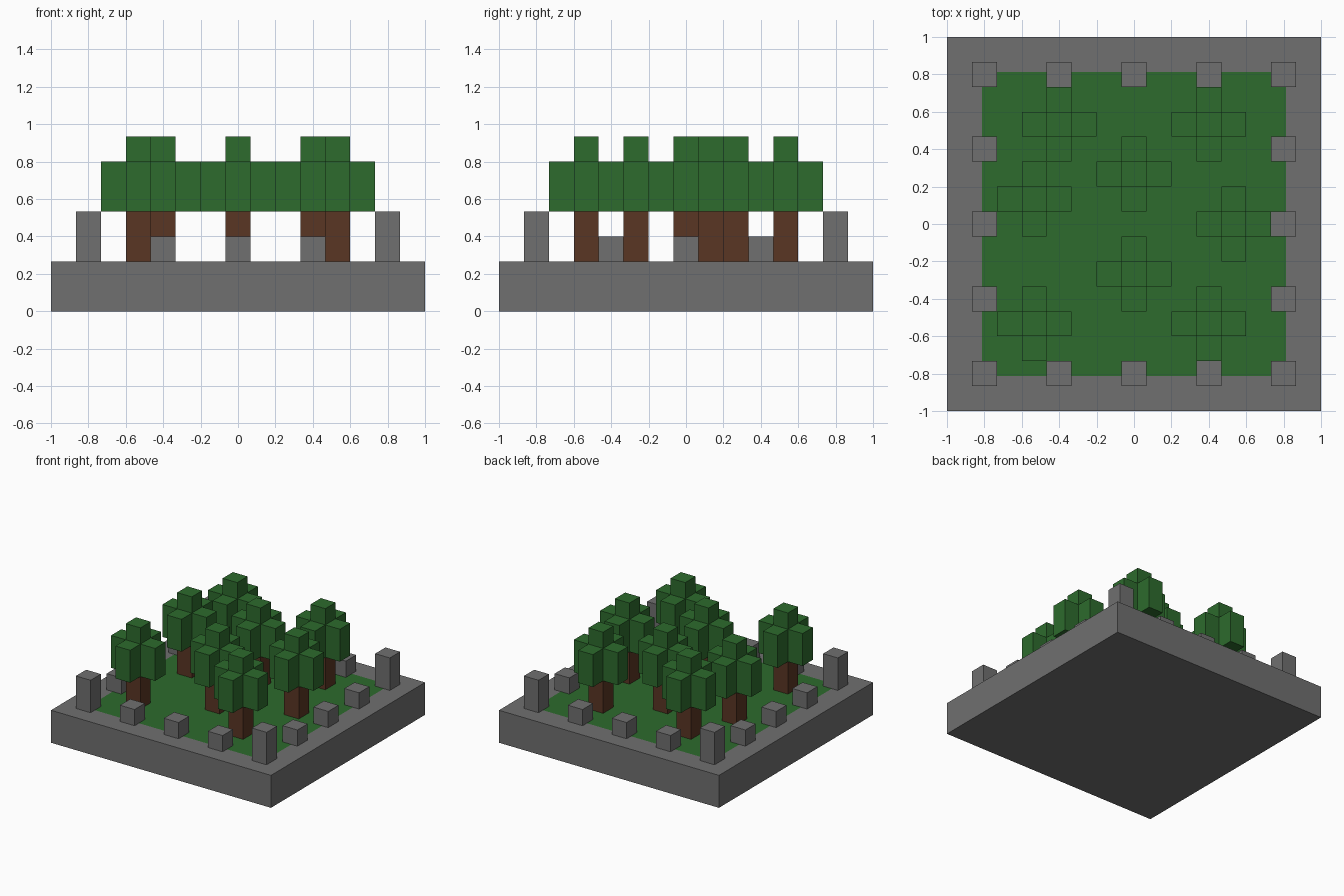
import bpy, bmesh
from mathutils import Matrix, Vector

if "Cube" in bpy.data.objects:
    bpy.data.objects.remove(bpy.data.objects["Cube"])

U = 2 / 15          # one block
BASE_TOP = 2        # heights below are in blocks


def material(name, rgb):
    m = bpy.data.materials.new(name)
    lin = [((c / 255 + 0.055) / 1.055) ** 2.4 for c in rgb]
    m.diffuse_color = (*lin, 1)
    m.use_nodes = True
    m.node_tree.nodes["Principled BSDF"].inputs["Base Color"].default_value = m.diffuse_color
    return m


STONE = material("grey stone", (112, 112, 112))
LEAF = material("leaf green", (45, 107, 45))
BARK = material("brown bark", (90, 54, 36))


def add_box(bm, x, y, z0, z1, width=1):
    size = Matrix.Diagonal((width * U, width * U, (z1 - z0) * U, 1))
    place = Matrix.Translation(Vector((x, y, (z0 + z1) / 2)) * U)
    return bmesh.ops.create_cube(bm, size=1, matrix=place @ size)


def finish(bm, name, *mats):
    bmesh.ops.recalc_face_normals(bm, faces=bm.faces)
    mesh = bpy.data.meshes.new(name)
    bm.to_mesh(mesh)
    bm.free()
    for m in mats:
        mesh.materials.append(m)
    obj = bpy.data.objects.new(name, mesh)
    bpy.context.collection.objects.link(obj)


def box(name, mat, x, y, z0, z1):
    bm = bmesh.new()
    add_box(bm, x, y, z0, z1)
    finish(bm, name, mat)


# Stone base with a flush lawn inset in its top face
bm = bmesh.new()
add_box(bm, 0, 0, 0, BASE_TOP, 15)
bm.normal_update()
top = next(f for f in bm.faces if f.normal.z > 0.9)
bmesh.ops.inset_region(bm, faces=[top], thickness=2 * U)
top.material_index = 1
finish(bm, "stone_base", STONE, LEAF)

# Border posts: tall at the corners, short between them
for x in range(-6, 7, 3):
    for y in range(-6, 7, 3):
        if max(abs(x), abs(y)) == 6:
            corner = abs(x) == abs(y)
            box("corner_post" if corner else "short_post", STONE,
                x, y, BASE_TOP, BASE_TOP + (2 if corner else 1))


# Tree: square trunk, plus-shaped foliage and a one-block crown
def tree(x, y):
    box("trunk", BARK, x, y, 2, 4)
    bm = bmesh.new()
    outline = []
    for k in range(4):
        turn = Matrix.Rotation(k * 1.5707963, 3, 'Z')
        for p in ((0.5, -0.5), (1.5, -0.5), (1.5, 0.5)):
            v = turn @ Vector((*p, 0)) + Vector((x, y, 4))
            outline.append(bm.verts.new(v * U))
    face = bm.faces.new(outline)
    up = bmesh.ops.extrude_face_region(bm, geom=[face], use_keep_orig=True)
    verts = [g for g in up["geom"] if isinstance(g, bmesh.types.BMVert)]
    bmesh.ops.translate(bm, verts=verts, vec=(0, 0, 2 * U))
    add_box(bm, x, y, 6, 7)
    finish(bm, "foliage", LEAF)


for spot in ((-3, 4), (3, 4), (0, 2), (-4, 1), (4, 0), (0, -2), (-4, -4), (3, -4)):
    tree(*spot)
